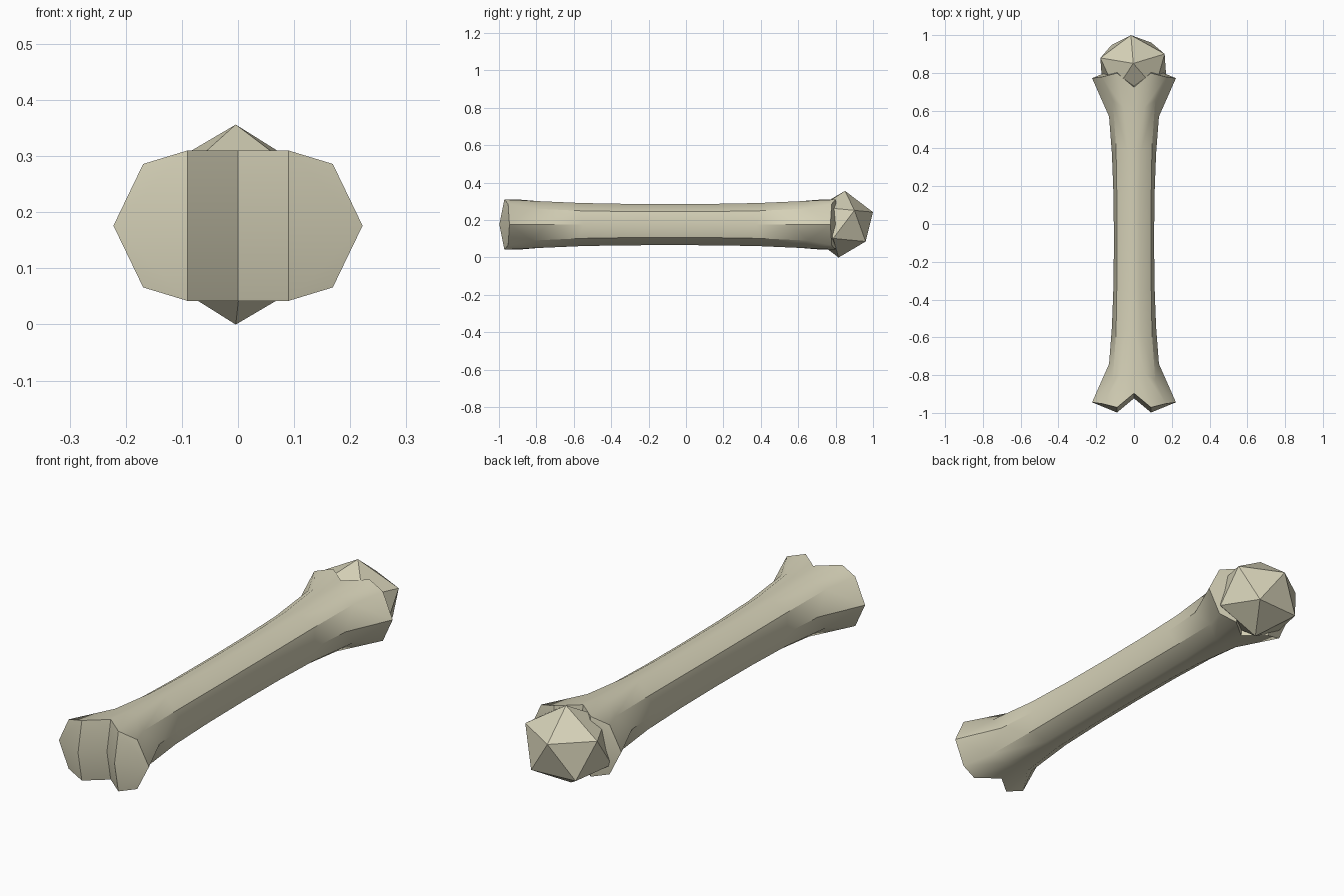
import bpy
import bmesh
from math import radians
from mathutils import Matrix

cube = bpy.data.objects.get("Cube")
if cube:
    bpy.data.objects.remove(cube, do_unlink=True)

# Single bone colour
bone = bpy.data.materials.new("bone_ivory")
colour = (0.66, 0.63, 0.47, 1.0)
bone.diffuse_color = colour
bone.use_nodes = True
bone.node_tree.nodes["Principled BSDF"].inputs["Base Color"].default_value = colour


def make_object(name, bm, location):
    mesh = bpy.data.meshes.new(name)
    bm.to_mesh(mesh)
    bm.free()
    mesh.materials.append(bone)
    obj = bpy.data.objects.new(name, mesh)
    obj.location = location
    bpy.context.collection.objects.link(obj)
    return obj


# Shaft: one eighth as four lengthwise rails, from the middle to the flared end
rails = [
    [(0, 0, .11), (0, .25, .111), (0, .47, .115), (0, .7, .125), (0, .81, .134)],
    [(.03, 0, .11), (.03, .25, .111), (.035, .47, .115), (.055, .7, .125), (.09, .885, .134)],
    [(.09, 0, .069), (.091, .25, .07), (.095, .49, .074), (.112, .74, .086), (.169, .865, .11)],
    [(.106, 0, 0), (.109, .25, 0), (.117, .46, 0), (.132, .655, 0), (.222, .858, 0)],
]
bm = bmesh.new()
grid = [[bm.verts.new(p) for p in rail] for rail in rails]
for a, b in zip(grid, grid[1:]):
    for i in range(len(a) - 1):
        bm.faces.new((a[i], b[i], b[i + 1], a[i + 1]))

# Notched end cap with a slightly bulged knuckle
top, tip, corner, side = [rail[-1] for rail in grid]
notch_mid = bm.verts.new((0, .837, 0))
tip_mid = bm.verts.new((.09, .912, 0))
bm.faces.new((top, tip, tip_mid, notch_mid))
bm.faces.new((tip, corner, side, tip_mid))

shaft = make_object("bone_shaft", bm, (0, -.086, .176))
mirror = shaft.modifiers.new("mirror", 'MIRROR')
mirror.use_axis = (True, True, True)
mirror.merge_threshold = 0.0005

# Bake the mirror so edge sharpness is found on the whole shaft
bpy.ops.object.select_all(action='DESELECT')
shaft.select_set(True)
bpy.context.view_layer.objects.active = shaft
bpy.ops.object.modifier_apply(modifier="mirror")
bpy.ops.object.shade_smooth_by_angle(angle=radians(35))

# Faceted ball joint at the back end
bm = bmesh.new()
bmesh.ops.create_icosphere(bm, subdivisions=1, radius=.179)
turn = Matrix.Rotation(radians(94), 4, 'Z')
tilt = Matrix.Rotation(radians(-5.5), 4, 'X')
widen = Matrix.Diagonal((1.12, 1, 1, 1))
bm.transform(widen @ tilt @ turn)
make_object("ball_joint", bm, (-.004, .833, .178))
